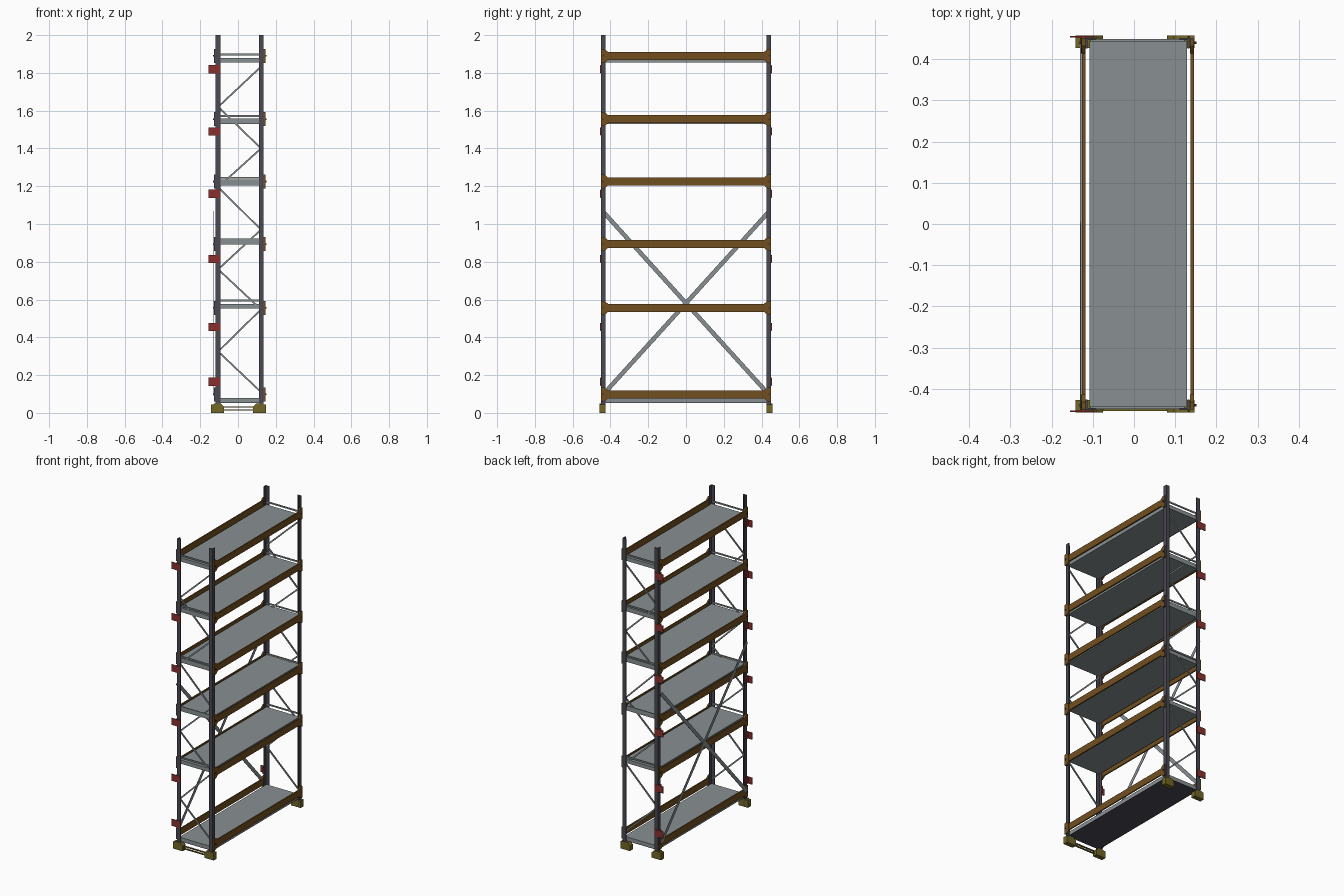
import bpy, bmesh
from mathutils import Vector

if "Cube" in bpy.data.objects:
    bpy.data.objects.remove(bpy.data.objects["Cube"])


def mat(name, r, g, b):
    m = bpy.data.materials.new(name)
    m.diffuse_color = (r, g, b, 1)
    m.use_nodes = True
    m.node_tree.nodes["Principled BSDF"].inputs["Base Color"].default_value = m.diffuse_color
    return m


STEEL = mat("dark_steel", 0.07, 0.066, 0.085)
GREY = mat("galvanised_grey", 0.25, 0.28, 0.285)
BROWN = mat("beam_brown", 0.165, 0.078, 0.014)
RED = mat("guard_red", 0.25, 0.03, 0.026)
OLIVE = mat("foot_olive", 0.17, 0.135, 0.02)
BLACK = mat("pin_black", 0.02, 0.02, 0.02)


def prism(name, pts, direction, m):
    """Solid made by sweeping a closed 3D polygon along a direction."""
    bm = bmesh.new()
    d = Vector(direction)
    lo = [bm.verts.new(Vector(p)) for p in pts]
    hi = [bm.verts.new(Vector(p) + d) for p in pts]
    n = len(pts)
    bm.faces.new(lo)
    bm.faces.new(hi[::-1])
    for i in range(n):
        j = (i + 1) % n
        bm.faces.new([lo[j], lo[i], hi[i], hi[j]])
    bmesh.ops.recalc_face_normals(bm, faces=bm.faces)
    me = bpy.data.meshes.new(name)
    bm.to_mesh(me)
    bm.free()
    me.materials.append(m)
    ob = bpy.data.objects.new(name, me)
    bpy.context.collection.objects.link(ob)
    return ob


def box(name, x, y, z, m):
    x, y, z = sorted(x), sorted(y), sorted(z)
    pts = [(x[0], y[0], z[0]), (x[1], y[0], z[0]), (x[1], y[1], z[0]), (x[0], y[1], z[0])]
    return prism(name, pts, (0, 0, z[1] - z[0]), m)


def bar(name, a, b, w, t, side, m):
    """Flat bar from a to b; t is the thickness along the axis 'side'."""
    a, b, s = Vector(a), Vector(b), Vector(side)
    n = (b - a).normalized().cross(s) * w / 2
    s = s * t / 2
    return prism(name, [a + n + s, a - n + s, a - n - s, a + n - s], b - a, m)


# levels: beam centre, shelf bottom, shelf top
levels = [(0.098, 0.055, 0.078), (0.556, 0.553, 0.577), (0.894, 0.892, 0.914),
          (1.225, 1.205, 1.235), (1.555, 1.53, 1.558), (1.89, 1.855, 1.88)]

# uprights: angle profiles with the corner outwards
for outer, sx in ((-0.118, 1), (0.135, -1)):
    for sy in (-1, 1):
        t, d = 0.005, 0.025
        prof = [(0, .451), (d, .451), (d, .451 - t), (t, .451 - t), (t, .426), (0, .426)]
        prism("upright", [(outer + sx * u, sy * v, 0.004) for u, v in prof],
              (0, 0, 1.996), STEEL)

# shelves, with a dark plate under the lowest
for c, z0, z1 in levels:
    box("shelf", (-0.108, 0.128), (-0.444, 0.444), (z0, z1), GREY)
box("bottom_shelf_underside", (-0.108, 0.128), (-0.444, 0.444), (0.052, 0.055), STEEL)

# beams with flared end connectors and locking pins
for x0, x1, sx in ((-0.126, -0.118, -1), (0.137, 0.145, 1)):
    for c, _, _ in levels:
        box("beam", (x0, x1), (-0.43, 0.43), (c - 0.021, c + 0.021), BROWN)
        for sy in (-1, 1):
            prof = [(.447, -.037), (.432, -.037), (.424, -.031), (.413, -.021),
                    (.413, .021), (.424, .031), (.432, .037), (.447, .037)]
            prism("beam_connector", [(x0 - 0.001, sy * y, c + z) for y, z in prof],
                  (0.010, 0, 0), BROWN)
            # end cap of the connector, the two ends of a beam differ
            box("connector_end", (x0 - 0.001, x1 + 0.001), (sy * .447, sy * .45),
                (c - .035, c + .035), BROWN if sx * sy < 0 else STEEL)
            xo = x1 if sx > 0 else x0
            box("locking_pin", (xo, xo + sx * 0.006), (sy * .436, sy * .443),
                (c - .004, c + .004), BLACK)

# end frames: zigzag lacing and horizontal ties
zig = [1.833, 1.62, 1.40, 1.195, 0.97, 0.76, 0.548, 0.325, 0.11]
for sy in (-1, 1):
    for i in range(len(zig) - 1):
        xa, xb = (0.122, -0.105) if i % 2 == 0 else (-0.105, 0.122)
        bar("lacing", (xa, sy * .44, zig[i]), (xb, sy * .44, zig[i + 1]),
            0.009, 0.006, (0, 1, 0), GREY)
    for z in (0.595, 0.92, 1.245, 1.572, 1.897):
        bar("tie", (-0.105, sy * .445, z), (0.122, sy * .445, z), 0.009, 0.006, (0, 1, 0), GREY)

# rear cross brace, outside the beams
for s, x in ((-1, -0.1295), (1, -0.128)):
    bar("cross_brace", (x, s * .436, 1.062), (x, -s * .436, 0.1), 0.023, 0.002, (1, 0, 0), GREY)

# red guard plates on the rear uprights
for z in (0.165, 0.455, 0.815, 1.16, 1.49, 1.82):
    for sy in (-1, 1):
        box("guard_plate", (-0.155, -0.095), (sy * .452, sy * .456),
            (z - 0.022, z + 0.022), RED)
        box("guard_return", (-0.128, -0.118), (sy * .43, sy * .453),
            (z - 0.02, z + 0.02), RED)

# feet
for sy in (-1, 1):
    for outer, s in ((-0.142, 1), (0.147, -1)):
        prof = [(0, 0), (.067, 0), (.067, .034), (.05, .05), (.016, .05), (.012, .045), (0, .045)]
        prism("foot", [(outer + s * u, sy * .427, z) for u, z in prof],
              (0, sy * 0.03, 0), OLIVE)

# twin rails joining the front feet
for z in (0.016, 0.031):
    box("foot_rail", (-0.08, 0.085), (-.453, -.444), (z - .003, z + .003), OLIVE)
